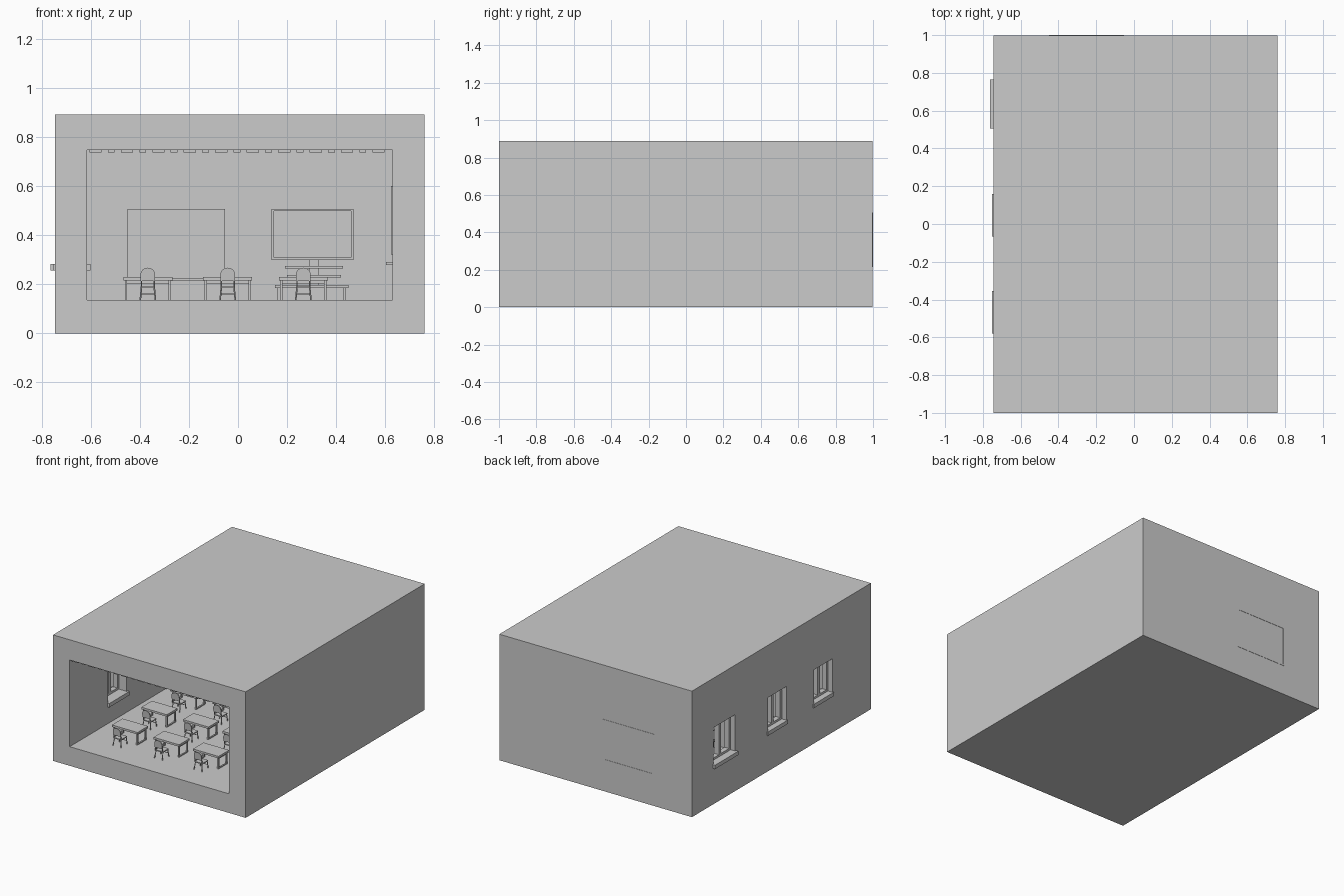
import bpy, bmesh, math
from mathutils import Matrix, Vector

if "Cube" in bpy.data.objects:
    bpy.data.objects.remove(bpy.data.objects["Cube"])

grey = bpy.data.materials.new("plain grey")
grey.diffuse_color = (0.6, 0.6, 0.6, 1)
grey.use_nodes = True
grey.node_tree.nodes["Principled BSDF"].inputs["Base Color"].default_value = grey.diffuse_color


def finish(name, bm):
    bmesh.ops.recalc_face_normals(bm, faces=bm.faces)
    me = bpy.data.meshes.new(name)
    bm.to_mesh(me)
    bm.free()
    me.materials.append(grey)
    ob = bpy.data.objects.new(name, me)
    bpy.context.collection.objects.link(ob)
    return ob


def add_box(bm, x0, x1, y0, y1, z0, z1):
    m = Matrix.Translation(((x0 + x1) / 2, (y0 + y1) / 2, (z0 + z1) / 2))
    m = m @ Matrix.Diagonal((x1 - x0, y1 - y0, z1 - z0, 1))
    bmesh.ops.create_cube(bm, size=1, matrix=m)


def boxes(name, *dims):
    bm = bmesh.new()
    for d in dims:
        add_box(bm, *d)
    return finish(name, bm)


def add_rod(bm, a, b, r, n=8):
    a, b = Vector(a), Vector(b)
    m = Matrix.Translation((a + b) / 2) @ (b - a).to_track_quat('Z', 'Y').to_matrix().to_4x4()
    bmesh.ops.create_cone(bm, cap_ends=True, segments=n, radius1=r, radius2=r,
                          depth=(b - a).length, matrix=m)


def frame(x0, x1, y0, y1, z0, z1, t, along):
    """Four bars of width t around a rectangle lying along x or y."""
    bars = [(x0, x1, y0, y1, z0, z0 + t), (x0, x1, y0, y1, z1 - t, z1)]
    if along == 'x':
        bars += [(x0, x0 + t, y0, y1, z0 + t, z1 - t), (x1 - t, x1, y0, y1, z0 + t, z1 - t)]
    else:
        bars += [(x0, x1, y0, y0 + t, z0 + t, z1 - t), (x0, x1, y1 - t, y1, z0 + t, z1 - t)]
    return bars


# Room shell: thick walls, open at the front, window holes on the left
FLOOR, CEIL, LEFT, RIGHT, BACK = 0.135, 0.76, -0.615, 0.63, 0.87
windows = [(0.505, 0.765, 0.28, 0.54, -0.763), (-0.065, 0.16, 0.28, 0.52, -0.752),
           (-0.58, -0.355, 0.28, 0.52, -0.752)]
shell = boxes("room_shell", (-0.745, 0.76, -1, 0.998, 0, 0.89))
cutter = boxes("room_cutter", (LEFT, RIGHT, -1.2, BACK, FLOOR, CEIL))
holes = boxes("window_cutter", *[(-0.9, -0.55, a + .01, b - .01, c, d) for a, b, c, d, _ in windows])
bpy.context.view_layer.objects.active = shell
for c in (cutter, holes):
    mod = shell.modifiers.new("cut", 'BOOLEAN')
    mod.operation, mod.solver, mod.object = 'DIFFERENCE', 'EXACT', c
    bpy.ops.object.modifier_apply(modifier=mod.name)
for c in (cutter, holes):
    bpy.data.objects.remove(c)

# Windows: frame, mullion and a sill that sticks out of both wall faces
for i, (a, b, c, d, out) in enumerate(windows):
    mid = (a + b) / 2
    boxes(f"window_frame_{i}", *frame(-0.71, -0.675, a + .01, b - .01, c, d, 0.018, 'y'),
          (-0.71, -0.675, mid - 0.012, mid + 0.012, c + .018, d - .018))
    boxes(f"window_sill_{i}", (out, -0.60, a, b, c - 0.024, c + 0.003))

# Ceiling panel with slats
boxes("ceiling_panel", (LEFT, RIGHT, -1, BACK, 0.747, CEIL))
slats, x, k = [], LEFT + 0.01, 0
while x < RIGHT - 0.05:
    w = 0.05 if k % 2 == 0 else 0.028
    slats.append((x, x + w, -0.99, BACK, 0.737, 0.747))
    x += w + 0.025
    k += 1
boxes("ceiling_slats", *slats)

# Whiteboard on the back wall
boxes("whiteboard_panel", (-0.44, -0.06, 0.862, BACK + .01, 0.225, 0.50))
boxes("whiteboard_frame", *frame(-0.45, -0.052, 0.856, 1.0, 0.215, 0.507, 0.011, 'x'))
boxes("whiteboard_tray", (-0.27, -0.14, 0.835, 0.86, 0.213, 0.223))

# Notice board and ledge on the right wall
boxes("notice_board", (0.622, RIGHT, -0.3, 0.3, 0.32, 0.60))
boxes("notice_ledge", (0.602, RIGHT, -0.3, 0.3, 0.278, 0.29))

# Screen on a stand
boxes("screen_panel", (0.147, 0.46, 0.758, 0.775, 0.307, 0.498))
boxes("screen_frame", *frame(0.137, 0.47, 0.75, 0.785, 0.298, 0.507, 0.01, 'x'))
bm = bmesh.new()
add_box(bm, 0.292, 0.33, 0.77, 0.79, 0.195, 0.31)
for z, hw in ((0.268, 0.118), (0.232, 0.11)):
    add_box(bm, 0.31 - hw, 0.31 + hw, 0.71, 0.80, z - 0.005, z + 0.005)
finish("screen_stand", bm)
legs = [(x, x + .012, y, y + .012, FLOOR, 0.187) for x in (0.16, 0.428) for y in (0.7, 0.82)]
boxes("stand_table", (0.15, 0.45, 0.69, 0.84, 0.185, 0.197), *legs)


def desk(name, cx, y):
    """Desk top on two leg frames joined by a rear rail."""
    w, d = 0.1, 0.118
    parts = [(cx - w, cx + w, y, y + d, 0.215, 0.229)]
    for s in (-1, 1):
        a, b = sorted((cx + s * (w - 0.006), cx + s * (w - 0.016)))
        for yy in (y + 0.008, y + d - 0.018):
            parts.append((a, b, yy, yy + 0.01, FLOOR, 0.215))
        parts.append((a, b, y + 0.018, y + d - 0.018, 0.205, 0.215))
        parts.append((a, b, y + 0.018, y + d - 0.018, FLOOR, FLOOR + 0.007))
    parts.append((cx - w + 0.016, cx + w - 0.016, y + d - 0.016, y + d - 0.01, 0.203, 0.215))
    boxes(name, *parts)


def chair(name, cx, cy):
    """Seat, rounded backrest and splayed tube legs; the back is towards -y."""
    bm = bmesh.new()
    add_box(bm, cx - 0.03, cx + 0.03, cy - 0.03, cy + 0.033, 0.184, 0.191)
    for s in (-1, 1):
        for yy, spread in ((-0.026, -0.037), (0.028, 0.034)):
            add_rod(bm, (cx + s * 0.026, cy + yy, 0.187), (cx + s * 0.031, cy + spread, FLOOR), 0.0032, 6)
        add_rod(bm, (cx + s * 0.026, cy - 0.028, 0.185), (cx + s * 0.026, cy - 0.036, 0.235), 0.0032, 6)
    add_rod(bm, (cx - .029, cy + .031, 0.16), (cx + .029, cy + .031, 0.16), 0.0025, 6)
    # Backrest profile: flat bottom, arched top
    pts = [(-0.03, 0.212), (0.03, 0.212)]
    pts += [(0.03 * math.cos(t * math.pi / 8), 0.24 + 0.027 * math.sin(t * math.pi / 8)) for t in range(9)]
    face = bm.faces.new([bm.verts.new((cx + px, cy - 0.038 - (pz - .212) * 0.1, pz)) for px, pz in pts])
    new = bmesh.ops.extrude_face_region(bm, geom=[face])["geom"]
    bmesh.ops.translate(bm, vec=(0, 0.007, 0), verts=[v for v in new if isinstance(v, bmesh.types.BMVert)])
    finish(name, bm)


# Three columns and four rows of desks with chairs
for r in range(4):
    y = -0.79 + 0.328 * r
    for c, x in enumerate((-0.367, -0.042, 0.266)):
        desk(f"desk_{r}_{c}", x, y + 0.05)
        chair(f"chair_{r}_{c}", x, y)
